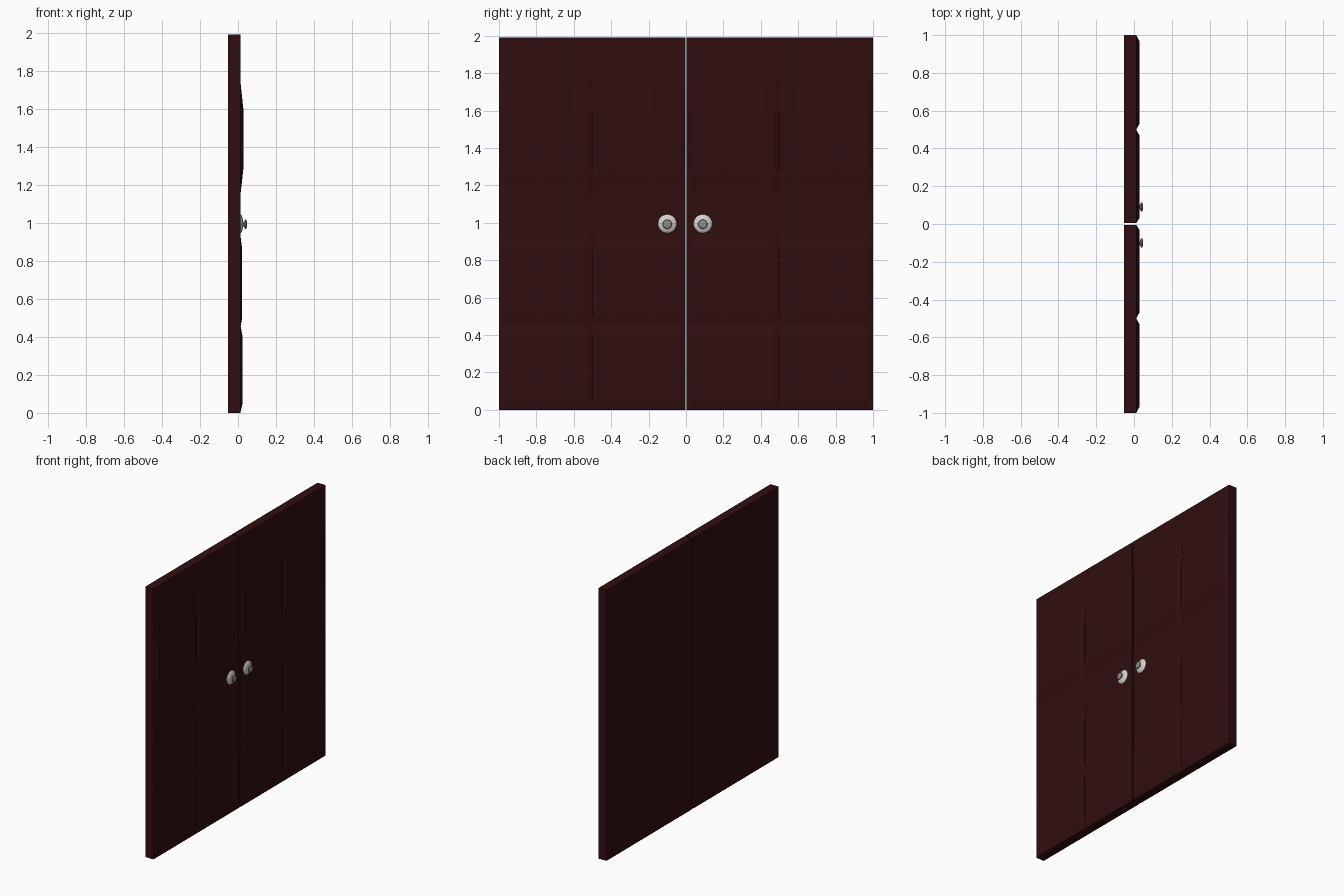
import bpy, bmesh, math
from mathutils import Matrix

if "Cube" in bpy.data.objects:
    bpy.data.objects.remove(bpy.data.objects["Cube"])


def material(name, rgb):
    m = bpy.data.materials.new(name)
    m.diffuse_color = (*rgb, 1)
    m.use_nodes = True
    m.node_tree.nodes["Principled BSDF"].inputs["Base Color"].default_value = m.diffuse_color
    return m


wood = material("dark red wood", (0.030, 0.0045, 0.005))
light_metal = material("pale metal", (0.66, 0.63, 0.61))
grey_metal = material("grey metal", (0.27, 0.27, 0.28))

BACK, FACE = -0.053, 0.012
# raised panel profile up the door: (height, relief)
ROWS = [(0, 0), (0.05, 0.012), (0.40, 0.012), (0.455, 0.002), (0.50, 0.010),
        (0.86, 0.010), (0.94, 0), (1.14, 0), (1.28, 0.016), (1.60, 0.016),
        (1.75, 0), (1.99, 0)]
# raised panel profile across the door: (distance from middle, relief scale)
COLS = [(0.004, 0), (0.03, 1), (0.47, 1), (0.50, 0), (0.53, 1), (0.97, 1), (1.0, 0)]


def finish(name, bm, mats, smooth=None):
    bmesh.ops.recalc_face_normals(bm, faces=bm.faces)
    me = bpy.data.meshes.new(name)
    bm.to_mesh(me)
    bm.free()
    ob = bpy.data.objects.new(name, me)
    bpy.context.collection.objects.link(ob)
    for m in mats:
        me.materials.append(m)
    if smooth:
        for o in bpy.context.selected_objects:
            o.select_set(False)
        ob.select_set(True)
        bpy.context.view_layer.objects.active = ob
        bpy.ops.object.shade_smooth_by_angle(angle=math.radians(smooth))
    return ob


# door leaf: relief grid on the front, flat sides and back
def door(name, side):
    bm = bmesh.new()
    front = [[bm.verts.new((FACE + r * s, side * y, z)) for y, s in COLS] for z, r in ROWS]
    for a, b in zip(front, front[1:]):
        for i in range(len(COLS) - 1):
            bm.faces.new((a[i], a[i + 1], b[i + 1], b[i]))
    rim = [e for e in bm.edges if e.is_boundary]
    ext = bmesh.ops.extrude_edge_only(bm, edges=rim)["geom"]
    for v in ext:
        if isinstance(v, bmesh.types.BMVert):
            v.co.x = BACK
    bmesh.ops.contextual_create(bm, geom=[e for e in ext if isinstance(e, bmesh.types.BMEdge)
                                          and e.is_boundary])
    finish(name, bm, [wood])


# turned handle part: (radius, x) profile spun about the x axis
def turned(name, y, z, profile, mat):
    bm = bmesh.new()
    vs = [bm.verts.new((x, 0, r)) for r, x in profile]
    es = [bm.edges.new(p) for p in zip(vs, vs[1:])]
    bmesh.ops.spin(bm, geom=vs + es, cent=(0, 0, 0), axis=(1, 0, 0),
                   angle=math.tau, steps=20, use_duplicate=False)
    bmesh.ops.remove_doubles(bm, verts=bm.verts, dist=0.0002)
    bmesh.ops.transform(bm, matrix=Matrix.Translation((0, y, z)), verts=bm.verts)
    finish(name, bm, [mat], 35)


ROSE = [(0, 0.008), (0.05, 0.008), (0.05, 0.014), (0.043, 0.020),
        (0.030, 0.024), (0.018, 0.027), (0, 0.027)]
KNOB = [(0, 0.024), (0.011, 0.024), (0.011, 0.032), (0.021, 0.035), (0.025, 0.039),
        (0.023, 0.044), (0.015, 0.047), (0, 0.048)]

for label, side, ky in (("left", -1, -0.10), ("right", 1, 0.09)):
    door(label + "_door", side)
    turned(label + "_knob_plate", ky, 0.995, ROSE, light_metal)
    turned(label + "_knob", ky, 0.992, KNOB, grey_metal)
